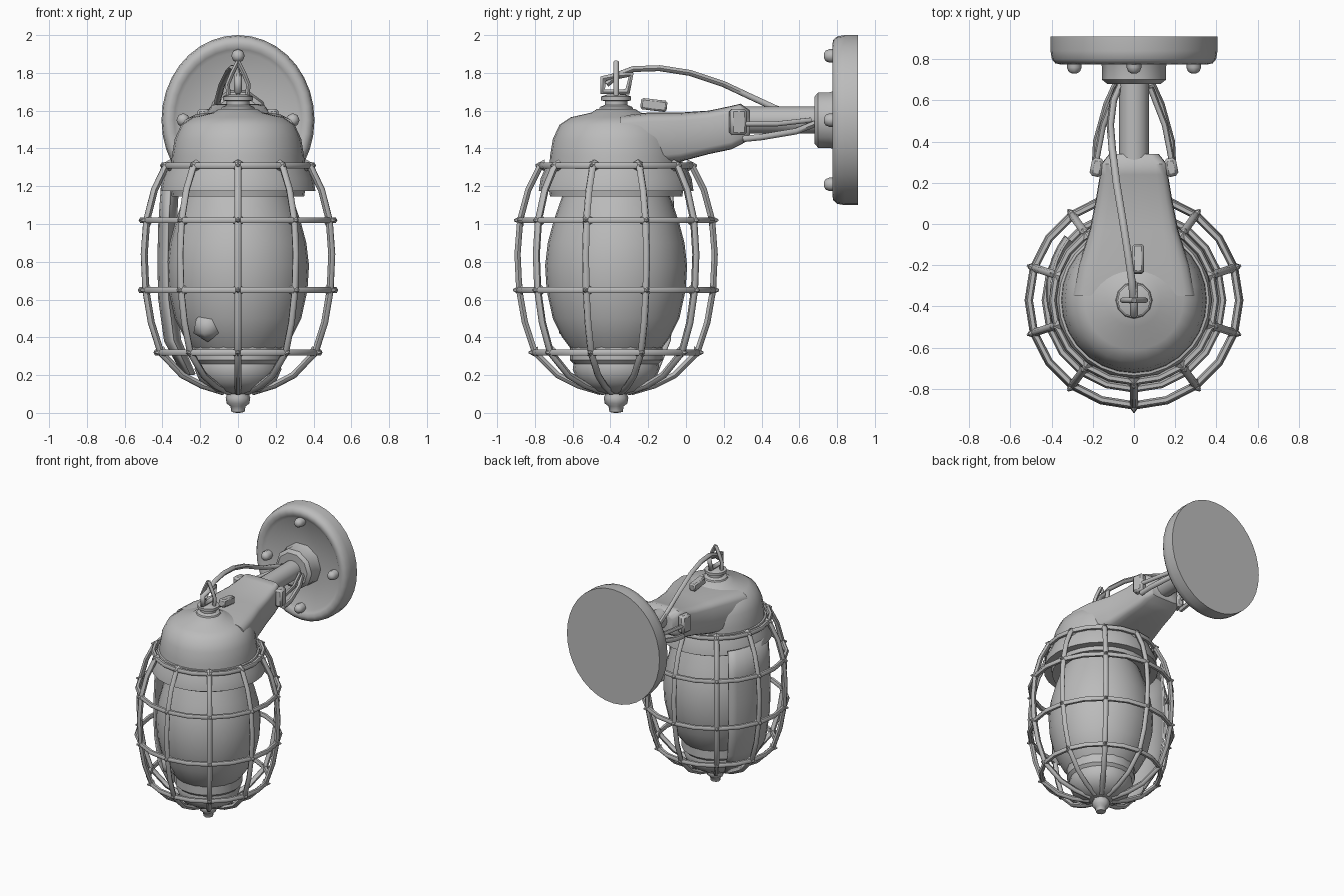
import bpy, bmesh, math
from mathutils import Vector, Matrix

cube = bpy.data.objects.get("Cube")
if cube:
    bpy.data.objects.remove(cube, do_unlink=True)

mat = bpy.data.materials.new("grey metal")
mat.use_nodes = True
COLOUR = (0.5, 0.5, 0.5, 1)
mat.diffuse_color = COLOUR
mat.node_tree.nodes["Principled BSDF"].inputs["Base Color"].default_value = COLOUR

LAMP = Vector((0, -0.37, 0))     # lamp axis
WALL = Vector((0, 0, 1.55))      # pipe and wall plate axis
ALONG_Y = Matrix.Rotation(-math.pi / 2, 4, 'X')


def finish(bm, name, angle=40):
    """Turn a bmesh into a shaded object."""
    bmesh.ops.recalc_face_normals(bm, faces=bm.faces)
    mesh = bpy.data.meshes.new(name)
    bm.to_mesh(mesh)
    bm.free()
    ob = bpy.data.objects.new(name, mesh)
    bpy.context.collection.objects.link(ob)
    mesh.materials.append(mat)
    bpy.ops.object.select_all(action='DESELECT')
    ob.select_set(True)
    bpy.context.view_layer.objects.active = ob
    bpy.ops.object.shade_smooth_by_angle(angle=math.radians(angle))
    return ob


def loft(bm, rings, closed=True, caps=True):
    """Skin a list of point rings."""
    vs = [[bm.verts.new(p) for p in r] for r in rings]
    n = len(vs[0])
    for a, b in zip(vs, vs[1:]):
        for i in range(n if closed else n - 1):
            j = (i + 1) % n
            bm.faces.new((a[i], a[j], b[j], b[i]))
    if caps:
        bm.faces.new(vs[0])
        bm.faces.new(vs[-1])


def lathe(name, profile, matrix, sides=24, angle=40):
    """Revolve (radius, height) pairs about local z."""
    bm = bmesh.new()
    loft(bm, [[matrix @ Vector((r * math.cos(math.tau * i / sides),
                                r * math.sin(math.tau * i / sides), z))
               for i in range(sides)] for r, z in profile])
    return finish(bm, name, angle)


def tube(name, points, radius, cyclic=False):
    """Thin rod along a path."""
    cu = bpy.data.curves.new(name, 'CURVE')
    cu.dimensions = '3D'
    cu.bevel_depth = radius
    cu.bevel_resolution = 1
    cu.use_fill_caps = True
    sp = cu.splines.new('POLY')
    sp.points.add(len(points) - 1)
    for p, co in zip(sp.points, points):
        p.co = (*co, 1)
    sp.use_cyclic_u = cyclic
    tmp = bpy.data.objects.new(name, cu)
    bpy.context.collection.objects.link(tmp)
    mesh = bpy.data.meshes.new_from_object(tmp.evaluated_get(bpy.context.evaluated_depsgraph_get()))
    bpy.data.objects.remove(tmp, do_unlink=True)
    bm = bmesh.new()
    bm.from_mesh(mesh)
    bpy.data.meshes.remove(mesh)
    return finish(bm, name, 60)


def polar(r, a, z):
    return LAMP + Vector((r * math.cos(a), r * math.sin(a), z))


def box(name, size, place, bevel):
    bm = bmesh.new()
    bmesh.ops.create_cube(bm, size=1, matrix=place @ Matrix.Diagonal((*size, 1)))
    bmesh.ops.bevel(bm, geom=bm.edges[:], offset=bevel, segments=1, affect='EDGES')
    return finish(bm, name)


at_lamp = Matrix.Translation(LAMP)
at_wall = Matrix.Translation(WALL) @ ALONG_Y

# Lamp body
lathe("hood", [(.355, 1.29), (.35, 1.36), (.335, 1.45), (.3, 1.525), (.24, 1.565),
               (.13, 1.59), (.1, 1.61)], at_lamp, 28, 50)
lathe("hood_skirt", [(.3, 1.15), (.35, 1.145), (.355, 1.175), (.41, 1.175), (.4, 1.24),
                     (.365, 1.32), (.3, 1.33)], at_lamp, 28)
lathe("glass_globe", [(.28, 1.16), (.295, 1.12), (.33, 1.02), (.362, .9), (.376, .78), (.368, .65),
                      (.335, .5), (.285, .4), (.24, .34)], at_lamp, 28, 50)
lathe("globe_collar", [(.2, .37), (.245, .35), (.245, .28), (.225, .26), (.23, .23),
                       (.2, .16), (.13, .115), (.06, .1)], at_lamp, 20)
lathe("bottom_finial", [(.05, .12), (.065, .08), (.06, .05), (.04, .035), (.035, .005), (.01, 0)],
      at_lamp, 8, 60)
bm = bmesh.new()
bmesh.ops.create_icosphere(bm, subdivisions=1, radius=.085,
                           matrix=Matrix.Translation((-.16, -.6, .46)))
finish(bm, "globe_knob", 60)

# Curved shield beside the globe, flaring away at its rear edge
bm = bmesh.new()
start, sweep = math.radians(137), math.radians(64)
loft(bm, [[polar(r * (1.1 - .13 * i / 8), start + sweep * i / 8, z) for i in range(9)]
          for r, z in [(.4, 1.22), (.415, 1.0), (.42, .8), (.415, .6), (.385, .38), (.29, .2)]],
     closed=False, caps=False)
shield = finish(bm, "side_shield", 60)
shield.modifiers.new("thickness", 'SOLIDIFY').thickness = .012

# Wire cage
BARS = 10
bar_angles = [math.tau * i / BARS - math.pi / 2 for i in range(BARS)]
cage_rings = [(.395, 1.31), (.508, 1.02), (.513, .65), (.43, .32)]
bar_path = [(.395, 1.32), (.465, 1.18), (.508, 1.02), (.522, .84), (.513, .65), (.483, .48),
            (.43, .32), (.31, .2), (.2, .145), (.08, .11)]
for a in bar_angles:
    tube("cage_bar", [polar(r, a, z) for r, z in bar_path], .019)
for r, z in cage_rings:
    tube("cage_ring", [polar(r, math.tau * i / 20 - math.pi / 2, z) for i in range(20)], .018, True)
bm = bmesh.new()
for r, z in cage_rings:
    for a in bar_angles:
        out = Vector((math.cos(a), math.sin(a), 0))
        bmesh.ops.create_cone(bm, cap_ends=True, segments=6, radius1=.032, radius2=.005, depth=.05,
                              matrix=Matrix.Translation(polar(r + .008, a, z))
                              @ out.to_track_quat('Z', 'Y').to_matrix().to_4x4())
finish(bm, "cage_joints")

# Arm tapering from the hood to the pipe
bm = bmesh.new()
rings = []
for y, w, low, high in [(-.35, .3, 1.31, 1.575), (-.2, .27, 1.31, 1.59), (-.03, .215, 1.33, 1.59),
                        (.12, .185, 1.37, 1.6), (.24, .165, 1.395, 1.625), (.29, .16, 1.42, 1.637),
                        (.34, .12, 1.45, 1.6)]:
    ring = []
    for i in range(20):
        c, s = math.cos(math.tau * i / 20), math.sin(math.tau * i / 20)
        ring.append((w * math.copysign(abs(c) ** .35, c), y,
                     (low + high) / 2 + (high - low) / 2 * math.copysign(abs(s) ** .35, s)))
    rings.append(ring)
loft(bm, rings)
finish(bm, "arm", 50)

# Pipe and wall mount
lathe("pipe", [(.072, .25), (.072, .8)], at_wall, 16)
lathe("pipe_flange", [(.13, .68), (.155, .7), (.155, .76), (.165, .8)], at_wall, 10)
oval = Matrix.Translation(WALL) @ Matrix.Diagonal((.405 / .45, 1, 1, 1)) @ ALONG_Y
lathe("wall_plate", [(.1, .8), (.355, .8), (.375, .785), (.4, .775), (.425, .78), (.443, .8),
                     (.45, .84), (.45, .91)], oval, 36)
for x, z in [(-.29, 0), (.29, 0), (0, .34), (0, -.34)]:
    lathe("plate_screw", [(.012, .73), (.028, .74), (.036, .76), (.034, .81)],
          Matrix.Translation((x, 0, 1.55 + z)) @ ALONG_Y, 8, 60)

# Ears and braces on both sides of the arm
for side in (-1, 1):
    box("arm_ear", (.06, .09, .14),
        Matrix.Translation((side * .18, .275, 1.54)) @ Matrix.Rotation(side * .2, 4, 'Z'), .015)
    tube("lower_brace", [(side * .185, .3, 1.45), (side * .18, .4, 1.46), (side * .13, .58, 1.49),
                         (side * .085, .68, 1.53)], .019)
    tube("upper_brace", [(side * .185, .3, 1.53), (side * .15, .48, 1.53), (side * .08, .66, 1.55)], .015)

# Top cap, hook and cable
lathe("top_cap", [(.1, 1.585), (.085, 1.62), (.06, 1.63), (.06, 1.65), (.08, 1.655), (.08, 1.675),
                  (.05, 1.685)], at_lamp, 12)
box("top_tab", (.055, .14, .06), Matrix.Translation((.02, -.17, 1.63))
    @ Matrix.Rotation(-.12, 4, 'X'), .01)
for side in (-1, 1):
    tube("hook_side", [(side * .05, -.37, 1.68), (side * .055, -.37, 1.74),
                       (side * .03, -.37, 1.8), (0, -.37, 1.86)], .014)
tube("hook_loop", [(0, -.44, 1.7), (0, -.44, 1.77), (0, -.36, 1.785), (0, -.29, 1.79),
                   (0, -.31, 1.7)], .02, True)
tube("cable", [(0, -.42, 1.74), (-.005, -.36, 1.79), (-.01, -.28, 1.82), (-.03, -.14, 1.825),
               (-.055, .02, 1.8), (-.085, .2, 1.74), (-.105, .36, 1.665), (-.115, .48, 1.61),
               (-.1, .6, 1.58), (-.06, .69, 1.56)], .018)
